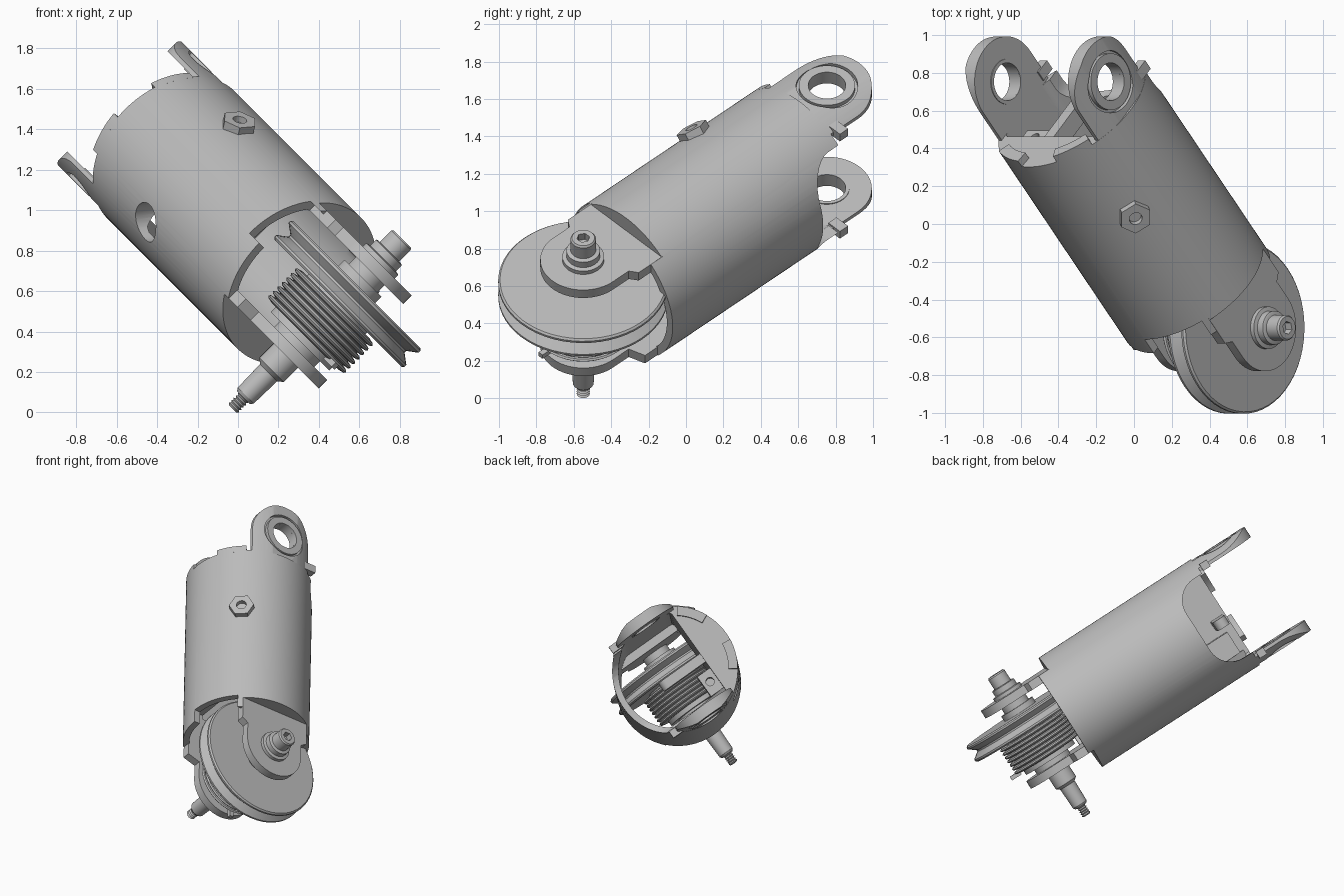
import bpy, bmesh
from math import sin, cos, pi, radians
from mathutils import Matrix, Vector

cube = bpy.data.objects.get("Cube")
if cube:
    bpy.data.objects.remove(cube, do_unlink=True)

# One plain metal colour
metal = bpy.data.materials.new("grey_metal")
metal.use_nodes = True
metal.diffuse_color = (0.5, 0.5, 0.5, 1)
metal.node_tree.nodes["Principled BSDF"].inputs["Base Color"].default_value = (0.5, 0.5, 0.5, 1)

# Tilted frame: x = axle, y = back of tube, z = tube axis
P = Vector((1, 0, 1)).normalized()
A = Vector((-0.487, 0.725, 0.487)).normalized()
Q = A.cross(P)
FRAME = Matrix.Translation((0.07, 0.014, 0.872)) @ Matrix((P, Q, A)).transposed().to_4x4()
R = 0.445          # tube radius
AXLE = -0.777      # axle position along the tube
LUG = 1.02         # lug hole position along the tube


def finish(name, bm, pre=Matrix()):
    bmesh.ops.remove_doubles(bm, verts=bm.verts, dist=1e-5)
    bmesh.ops.recalc_face_normals(bm, faces=bm.faces)
    bm.transform(pre)
    mesh = bpy.data.meshes.new(name)
    bm.to_mesh(mesh)
    bm.free()
    mesh.materials.append(metal)
    obj = bpy.data.objects.new(name, mesh)
    bpy.context.collection.objects.link(obj)
    obj.matrix_world = FRAME
    return obj


def prism(name, pts, axis, lo, hi, pre=Matrix()):
    """Extrude a 2D outline along one local axis."""
    place = {"x": lambda a, b, h: (h, a, b),
             "y": lambda a, b, h: (a, h, b),
             "z": lambda a, b, h: (a, b, h)}[axis]
    bm = bmesh.new()
    rings = [[bm.verts.new(place(a, b, h)) for a, b in pts] for h in (lo, hi)]
    n = len(pts)
    bm.faces.new(rings[0])
    bm.faces.new(rings[1])
    for i in range(n):
        j = (i + 1) % n
        bm.faces.new((rings[0][i], rings[0][j], rings[1][j], rings[1][i]))
    return finish(name, bm, pre)


def lathe(name, profile, centre=AXLE, closed=False):
    """Turn (position, radius) pairs about an axle parallel to local x."""
    bm = bmesh.new()
    vs = [bm.verts.new((u, 0, centre + r)) for u, r in profile]
    edges = [bm.edges.new(e) for e in zip(vs, vs[1:])]
    if closed:
        edges.append(bm.edges.new((vs[-1], vs[0])))
    bmesh.ops.spin(bm, geom=vs + edges, cent=(0, 0, centre), axis=(1, 0, 0),
                   angle=2 * pi, steps=56, use_duplicate=False)
    return finish(name, bm)


def rect(a0, a1, b0, b1):
    return [(a0, b0), (a1, b0), (a1, b1), (a0, b1)]


def arc(ca, cb, r, start, end, n=24):
    return [(ca + r * cos(radians(start + (end - start) * i / n)),
             cb + r * sin(radians(start + (end - start) * i / n))) for i in range(n + 1)]


def circle(ca, cb, r, n=48):
    return arc(ca, cb, r, 0, 360, n)[:-1]


def clipped(r, u0, u1, v0):
    """Circle with flats on three sides."""
    out = []
    for u, v in circle(0, 0, r, 96):
        p = (min(max(u, u0), u1), max(v, v0))
        if not out or (Vector(p) - Vector(out[-1])).length > 1e-4:
            out.append(p)
    return out


def boolean(obj, tool, op="DIFFERENCE"):
    mod = obj.modifiers.new("cut", "BOOLEAN")
    mod.operation, mod.solver, mod.object = op, "EXACT", tool
    bpy.context.view_layer.update()
    bpy.context.view_layer.objects.active = obj
    bpy.ops.object.modifier_apply(modifier=mod.name)
    bpy.data.objects.remove(tool, do_unlink=True)


def radial(angle):
    return Matrix.Rotation(radians(angle), 4, "Z")


# Tube body with its hollow, bearing space and openings
tube = prism("tube_body", circle(0, 0, R, 96), "z", -0.54, 0.82)
u_cut = (arc(-0.15, 0.75, 0.18, 180, 270, 8) + arc(0.15, 0.75, 0.18, 270, 360, 8)
         + [(0.33, 1.0), (-0.33, 1.0)])
for cutter in (
        prism("pocket", clipped(0.4, -0.35, 0.35, -0.21), "z", -0.28, 1.0),
        prism("lower_space", clipped(0.4, -0.24, 0.29, -1), "z", -0.7, -0.25),
        prism("back_opening", u_cut, "y", 0.0, 0.6),
        prism("pulley_slot", rect(0.0, 0.325, -0.7, -0.44), "y", -0.6, -0.2),
        prism("side_flat", rect(0.35, 0.6, -0.6, 0.6), "z", -0.7, -0.46),
        prism("side_flat", rect(-0.6, -0.30, -0.6, 0.6), "z", -0.7, -0.5),
        prism("side_hole", circle(0, 0.29, 0.1, 32), "x", 0.25, 0.6, radial(223))):
    boolean(tube, cutter)

# Raised arcs on the top rim
for i, mid in enumerate((-52, -111)):
    outline = arc(0, 0, R, mid - 14, mid + 14, 10) + arc(0, 0, 0.38, mid + 14, mid - 14, 10)
    prism(f"rim_rib_{i + 1}", outline, "z", 0.81, 0.86)

# Pair of lugs with bearing rings
for side, label in ((1, "upper"), (-1, "lower")):
    outline = [(-0.24, 0.6), (0.24, 0.6)] + arc(0, LUG, 0.24, 0, 180, 32)
    lug = prism(f"{label}_lug", outline, "x", *sorted((side * 0.35, side * 0.432)))
    boolean(lug, prism("round", circle(0, 0, R - 0.001, 96), "z", 0, 2), "INTERSECT")
    boolean(lug, prism("hole", circle(0, LUG, 0.1), "x", -1, 1))
    boolean(lug, prism("recess", circle(0, LUG, 0.165), "x", *sorted((side * 0.405, side * 0.6))))
    lathe(f"{label}_lug_ring", [(side * u, r) for u, r in
          ((0.345, 0.1), (0.345, 0.12), (0.4, 0.12), (0.4, 0.15), (0.43, 0.15), (0.43, 0.1))],
          LUG, True)
    prism(f"{label}_lug_tooth", rect(0.2, 0.29, 0.84, 0.9), "x",
          *sorted((side * 0.34, side * 0.395)))

# Fork plates holding the axle
for label, lo, hi, half in (("upper", 0.29, 0.35, 0.275), ("lower", -0.30, -0.24, 0.325)):
    outline = ([(half, -0.63), (half, -0.45), (-half, -0.45), (-half, -0.63), (-0.23, -0.66)]
               + arc(0, AXLE, 0.23, 180, 360, 32) + [(0.23, -0.66)])
    prism(f"{label}_fork_plate", outline, "x", lo, hi)

# Grooved pulley
lathe("pulley", [(0.065, 0), (0.065, 0.445), (0.075, 0.455), (0.088, 0.455), (0.125, 0.405),
                 (0.137, 0.405), (0.174, 0.455), (0.187, 0.455), (0.197, 0.445), (0.197, 0)])

# Coiled spring drum, its core and loose wire end
coils, pitch, start = 7, 0.031, -0.165
profile = [(start, 0.2)]
for i in range(coils):
    u = start + pitch * i
    profile += [(u, 0.235), (u + 0.006, 0.262), (u + pitch / 2, 0.27),
                (u + pitch - 0.006, 0.262)]
profile += [(start + pitch * coils, 0.235), (start + pitch * coils, 0.2)]
lathe("spring_coils", profile, AXLE, True)
lathe("spring_core", [(-0.25, 0), (-0.25, 0.14), (-0.2, 0.14), (-0.2, 0.205),
                      (0.07, 0.205), (0.07, 0)])
prism("spring_end", rect(-0.02, 0.01, AXLE - 0.31, AXLE - 0.23), "x", -0.18, -0.15)

# Axle boss, bolt and threaded stud
lathe("axle_boss", [(0.19, 0), (0.19, 0.13), (0.24, 0.13), (0.24, 0.1), (0.3, 0.1), (0.3, 0)])
lathe("axle_washer", [(0.34, 0), (0.34, 0.112), (0.375, 0.112), (0.38, 0.09),
                      (0.42, 0.09), (0.425, 0.08), (0.425, 0)])
bolt = lathe("bolt_head", [(0.41, 0), (0.41, 0.068), (0.505, 0.068), (0.515, 0.06), (0.515, 0)])
boolean(bolt, prism("socket", circle(0, AXLE, 0.035, 6), "x", 0.47, 0.6))
lathe("stud", [(-0.29, 0), (-0.29, 0.085), (-0.4, 0.085), (-0.42, 0.06), (-0.58, 0.056),
               (-0.595, 0.045), (-0.595, 0)])
thread = [(-0.59, 0)]
for i in range(5):
    thread += [(-0.59 - 0.016 * i, 0.026), (-0.598 - 0.016 * i, 0.035)]
lathe("stud_thread", thread + [(-0.672, 0.025), (-0.672, 0)])

# Hex fitting on the tube side
nut = prism("hex_fitting", circle(0, 0.32, 0.088, 6), "x", 0.41, 0.482, radial(-41))
boolean(nut, prism("nut_hole", circle(0, 0.32, 0.035, 20), "x", 0.45, 0.6, radial(-41)))

# Inner lever and mounting block
prism("inner_lever", arc(0.1, 0.75, 0.05, -90, 90, 10) + arc(-0.25, 0.75, 0.05, 90, 270, 10),
      "x", -0.08, -0.01)
block = prism("inner_block", rect(-0.22, -0.1, 0.58, 0.76), "x", -0.3, -0.13)
boolean(block, prism("block_hole", circle(-0.21, -0.155, 0.03, 20), "z", 0.68, 0.9))
prism("inner_gusset", [(-0.22, 0.5), (0.1, 0.5), (-0.22, 0.8)], "x", -0.35, -0.3)

# Smooth round surfaces, keep edges sharp
bpy.ops.object.select_all(action="DESELECT")
for obj in bpy.context.scene.objects:
    if obj.type == "MESH" and metal.name in obj.data.materials:
        obj.select_set(True)
        bpy.context.view_layer.objects.active = obj
bpy.ops.object.shade_smooth_by_angle(angle=radians(30))
